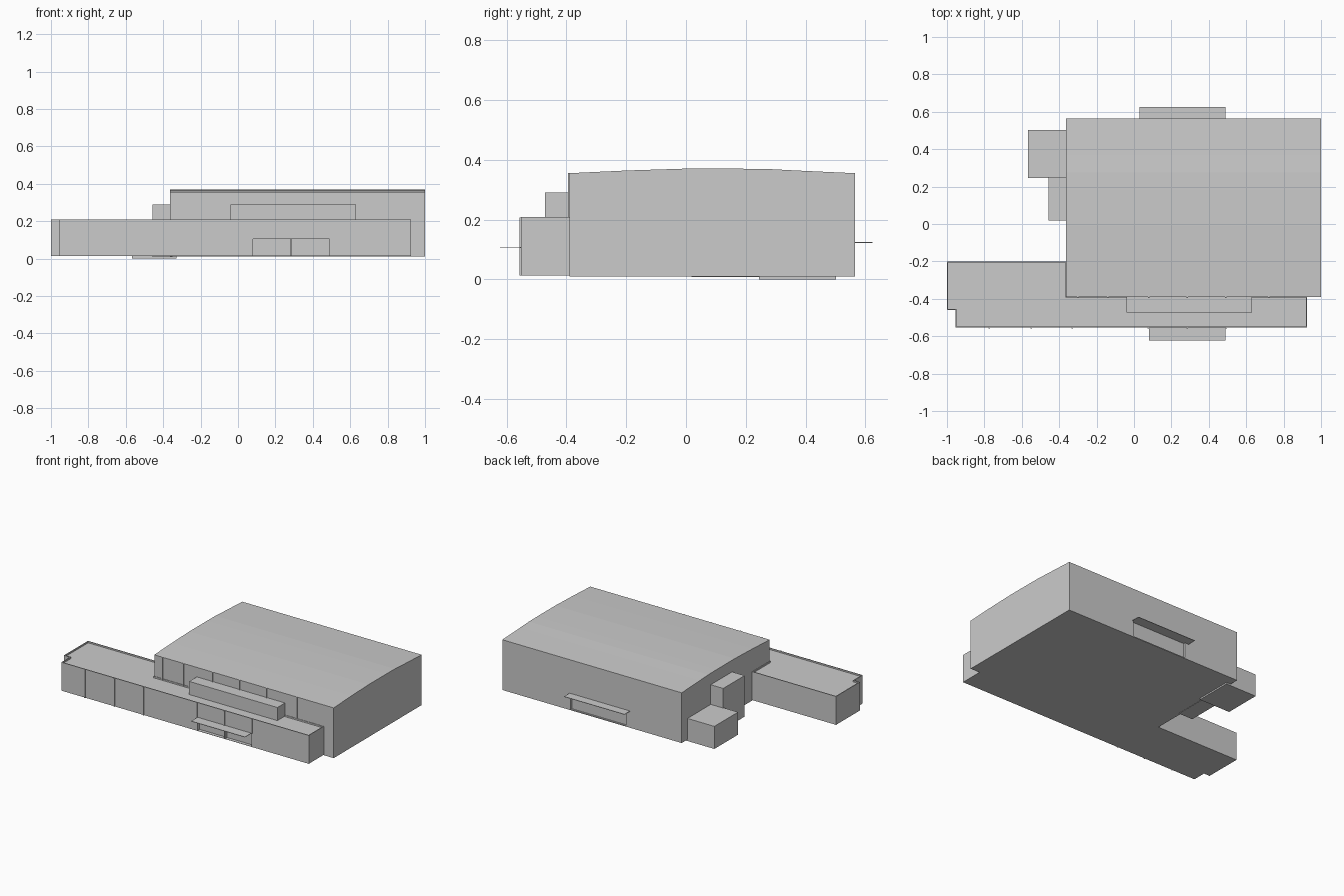
import bpy, bmesh
from mathutils import Vector

if "Cube" in bpy.data.objects:
    bpy.data.objects.remove(bpy.data.objects["Cube"])


def prism(name, points, direction):
    """Extrude a planar outline along a direction; returns the object."""
    bm = bmesh.new()
    face = bm.faces.new([bm.verts.new(p) for p in points])
    res = bmesh.ops.extrude_face_region(bm, geom=[face])
    verts = [g for g in res["geom"] if isinstance(g, bmesh.types.BMVert)]
    bmesh.ops.translate(bm, verts=verts, vec=Vector(direction))
    bmesh.ops.recalc_face_normals(bm, faces=bm.faces)
    mesh = bpy.data.meshes.new(name)
    bm.to_mesh(mesh)
    bm.free()
    obj = bpy.data.objects.new(name, mesh)
    bpy.context.collection.objects.link(obj)
    return obj


def box(name, x0, x1, y0, y1, z0, z1):
    return prism(name, [(x0, y0, z0), (x1, y0, z0), (x1, y1, z0), (x0, y1, z0)],
                 (0, 0, z1 - z0))


def sink_roof(obj, rim, depth):
    """Inset the top face and lower it, leaving a parapet."""
    bm = bmesh.new()
    bm.from_mesh(obj.data)
    bm.faces.ensure_lookup_table()
    top = [f for f in bm.faces if f.normal.z > 0.9]
    bmesh.ops.inset_region(bm, faces=top, thickness=rim)
    res = bmesh.ops.extrude_face_region(bm, geom=top)
    verts = [g for g in res["geom"] if isinstance(g, bmesh.types.BMVert)]
    bmesh.ops.translate(bm, verts=verts, vec=(0, 0, -depth))
    bmesh.ops.delete(bm, geom=top, context='FACES_ONLY')
    bm.to_mesh(obj.data)
    bm.free()


def cut(obj, name, *dims):
    """Recess a doorway into a wall."""
    cutter = box(name, *dims)
    cutter.hide_render = True
    cutter.hide_viewport = True
    mod = obj.modifiers.new("doorway", 'BOOLEAN')
    mod.operation = 'DIFFERENCE'
    mod.solver = 'EXACT'
    mod.object = cutter


# Main hall with shallow vaulted roof
roof = [(-0.39, 0.355), (-0.2, 0.364), (-0.01, 0.37), (0.185, 0.37),
        (0.275, 0.369), (0.37, 0.364), (0.565, 0.355)]
outline = [(-0.39, 0.01)] + roof + [(0.565, 0.01)]
hall = prism("main_hall", [(-0.363, y, z) for y, z in outline], (1.363, 0, 0))
cut(hall, "rear_door_cutter", 0.06, 0.48, 0.553, 0.60, 0.016, 0.122)

# Low front wing with notched corner and parapet
plan = [(-0.955, -0.553), (0.925, -0.553), (0.925, -0.388), (-0.361, -0.388),
        (-0.361, -0.2), (-1.0, -0.2), (-1.0, -0.46), (-0.955, -0.46)]
wing = prism("front_wing", [(x, y, 0.013) for x, y in plan], (0, 0, 0.195))
sink_roof(wing, 0.008, 0.01)
cut(wing, "front_door_cutter", 0.08, 0.488, -0.60, -0.53, 0.015, 0.104)

# Front entrance divider and the two thin canopies
box("entrance_divider", 0.281, 0.289, -0.553, -0.529, 0.014, 0.106)
box("front_canopy", 0.08, 0.488, -0.622, -0.53, 0.104, 0.107)
box("rear_canopy", 0.03, 0.488, 0.553, 0.625, 0.122, 0.125)

# Projecting upper gallery on the hall front
box("upper_gallery", -0.04, 0.63, -0.472, -0.385, 0.2, 0.29)

# Side annexes
box("side_annex_low", -0.567, -0.33, 0.245, 0.502, 0.0, 0.155)
box("side_annex_tall", -0.458, -0.35, 0.018, 0.25, 0.008, 0.29)

# Slim wall fins along both front walls
for i, x in enumerate((-0.30, -0.14, 0.08, 0.285, 0.49, 0.72)):
    box(f"hall_fin_{i}", x - 0.004, x + 0.004, -0.395, -0.388, 0.2, 0.355)
for i, x in enumerate((-0.775, -0.55, -0.33)):
    box(f"wing_fin_{i}", x - 0.004, x + 0.004, -0.558, -0.55, 0.013, 0.207)
for i, x in enumerate((0.076, 0.285, 0.492)):
    box(f"wing_upper_fin_{i}", x - 0.004, x + 0.004, -0.558, -0.55, 0.107, 0.207)
